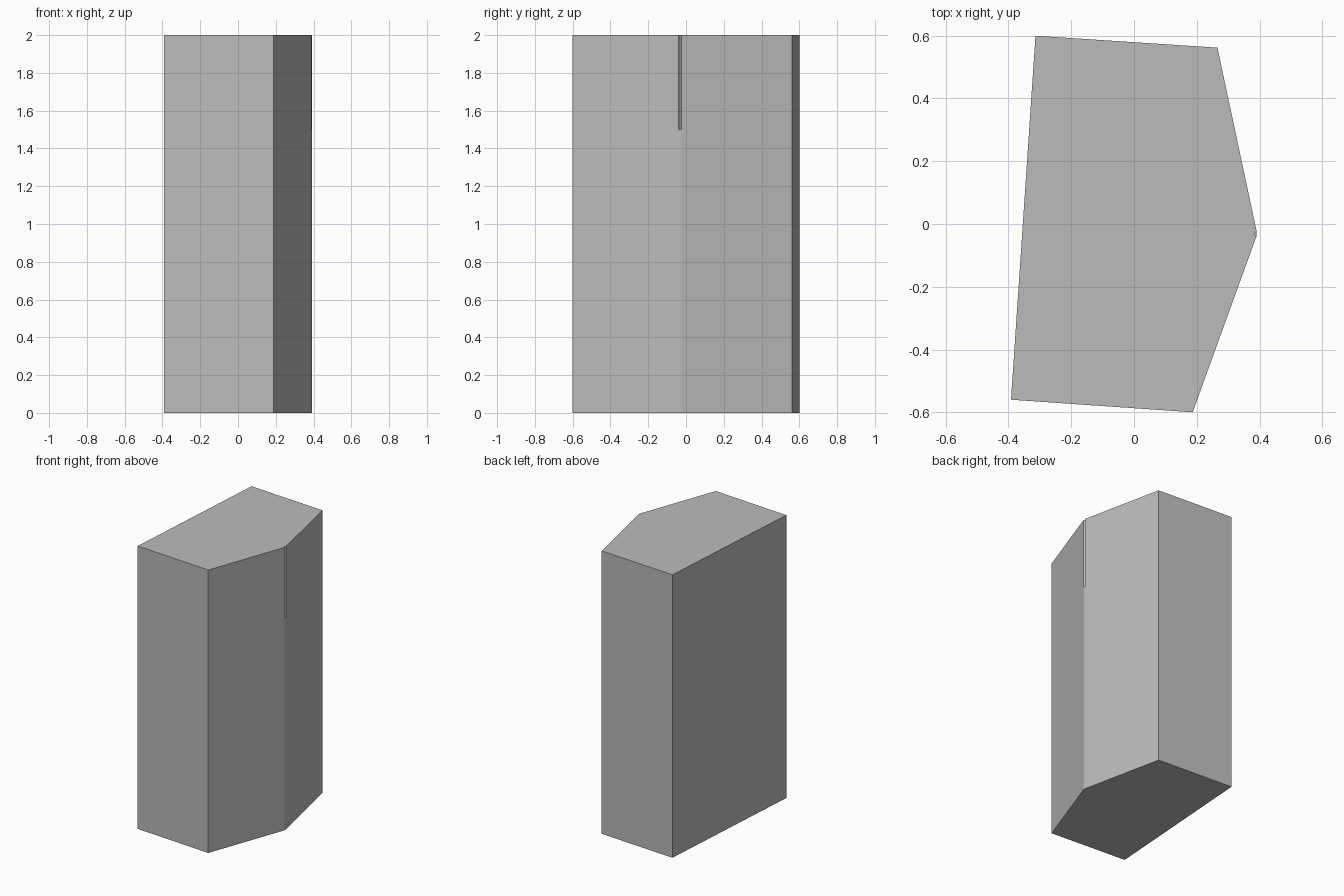
import bpy
import bmesh

cube = bpy.data.objects.get("Cube")
if cube:
    bpy.data.objects.remove(cube, do_unlink=True)

grey = bpy.data.materials.new("plain grey")
grey.use_nodes = True
colour = (0.5, 0.5, 0.5, 1)
grey.diffuse_color = colour
grey.node_tree.nodes["Principled BSDF"].inputs["Base Color"].default_value = colour


def prism(name, outline, bottom, top):
    """Extrude a flat outline upwards into a flat-shaded prism."""
    bm = bmesh.new()
    base = bm.faces.new([bm.verts.new((x, y, bottom)) for x, y in outline])
    result = bmesh.ops.extrude_face_region(bm, geom=[base])
    raised = [v for v in result["geom"] if isinstance(v, bmesh.types.BMVert)]
    bmesh.ops.translate(bm, verts=raised, vec=(0, 0, top - bottom))
    bmesh.ops.recalc_face_normals(bm, faces=bm.faces)
    mesh = bpy.data.meshes.new(name)
    bm.to_mesh(mesh)
    bm.free()
    mesh.materials.append(grey)
    obj = bpy.data.objects.new(name, mesh)
    bpy.context.collection.objects.link(obj)
    return obj


# Five-sided block, its right-hand corner trimmed to a narrow flat
block = prism("block", [(-0.392, -0.56), (0.187, -0.6), (0.391, -0.037),
                        (0.391, -0.024), (0.266, 0.562), (-0.314, 0.6)], 0, 2)

# Shallow V groove down the upper quarter of the trimmed corner
cutter = prism("groove_cutter", [(0.383, -0.031), (0.395, -0.046),
                                 (0.395, -0.018)], 1.5, 2.1)
cutter.hide_render = True
cutter.hide_viewport = True
cutter.display_type = 'WIRE'
groove = block.modifiers.new("groove", 'BOOLEAN')
groove.operation = 'DIFFERENCE'
groove.solver = 'EXACT'
groove.object = cutter
